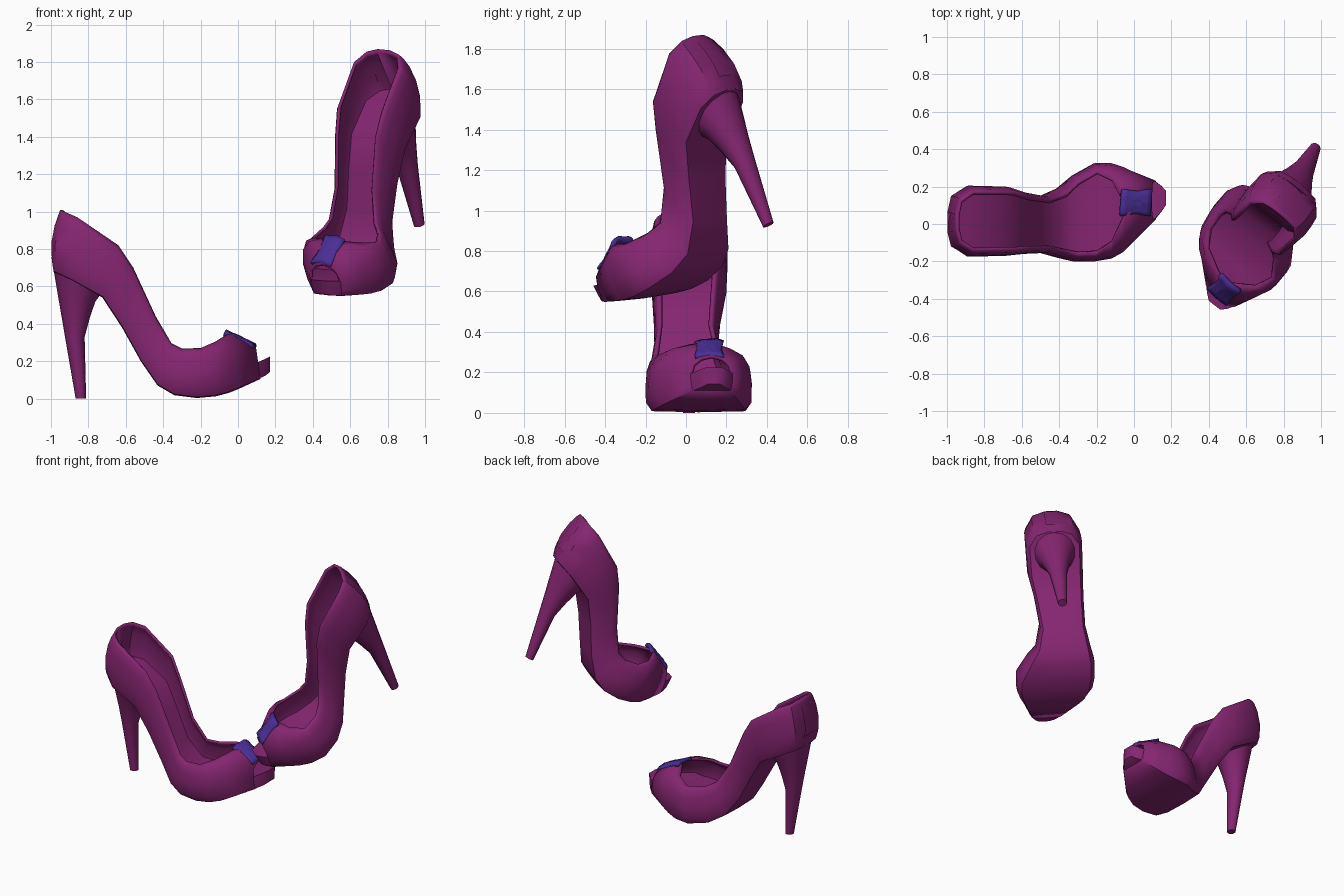
import bpy, bmesh, math, random
from mathutils import Vector, Matrix

if "Cube" in bpy.data.objects:
    bpy.data.objects.remove(bpy.data.objects["Cube"])

random.seed(4)

def material(name, rgb):
    m = bpy.data.materials.new(name)
    m.diffuse_color = (*rgb, 1)
    m.use_nodes = True
    m.node_tree.nodes["Principled BSDF"].inputs["Base Color"].default_value = m.diffuse_color
    return m

PLUM = material("plum leather", (0.235, 0.019, 0.165))
VIOLET = material("violet ribbon", (0.07, 0.028, 0.31))

# Stations heel to toe: bottom x, z | rim x, z | outer y min, max
ST = [
    (-0.985, 0.675, -0.95, 1.01, -0.04, 0.06),
    (-0.965, 0.665, -0.93, 1.0, -0.12, 0.15),
    (-0.9, 0.635, -0.86, 0.97, -0.175, 0.205),
    (-0.725, 0.54, -0.64, 0.82, -0.17, 0.2),
    (-0.62, 0.38, -0.56, 0.7, -0.16, 0.17),
    (-0.52, 0.2, -0.44, 0.44, -0.155, 0.15),
    (-0.43, 0.07, -0.355, 0.295, -0.18, 0.19),
    (-0.34, 0.018, -0.3, 0.268, -0.2, 0.26),
    (-0.22, 0.003, -0.2, 0.27, -0.2, 0.325),
    (-0.12, 0.012, -0.12, 0.305, -0.185, 0.325),
    (-0.05, 0.03, -0.065, 0.34, -0.15, 0.305),
    (0.0, 0.05, -0.035, 0.35, -0.105, 0.285),
    (0.12, 0.105, 0.095, 0.285, 0.02, 0.235),
    (0.15, 0.125, 0.145, 0.212, 0.065, 0.205),
    (0.17, 0.142, 0.17, 0.225, 0.1, 0.178),
]
TIP = 13  # from here on only the sole continues
# Half cross-section from rim to bottom: blend from rim to outer width, height
SIDE = [(0, 1), (0.5, 0.93), (0.86, 0.75), (1, 0.47), (0.97, 0.18)]

def finish(name, bm, mat, angle=45):
    me = bpy.data.meshes.new(name)
    bm.to_mesh(me)
    bm.free()
    me.materials.append(mat)
    ob = bpy.data.objects.new(name, me)
    bpy.context.collection.objects.link(ob)
    bpy.ops.object.select_all(action='DESELECT')
    ob.select_set(True)
    bpy.context.view_layer.objects.active = ob
    bpy.ops.object.shade_smooth_by_angle(angle=math.radians(angle))
    return ob

def loft(rings, closed):
    bm = bmesh.new()
    vs = [[bm.verts.new(p) for p in r] for r in rings]
    n = len(rings[0])
    for a, b in zip(vs, vs[1:]):
        for j in range(n if closed else n - 1):
            k = (j + 1) % n
            bm.faces.new((a[j], b[j], b[k], a[k]))
    bm.faces.new(vs[0])
    if closed:
        bm.faces.new(vs[-1][::-1])
        bmesh.ops.recalc_face_normals(bm, faces=bm.faces)
    bmesh.ops.remove_doubles(bm, verts=bm.verts, dist=0.0005)
    return bm

def at(i, y, t):
    xb, zb, xt, zt = ST[i][:4]
    bulge = 0.03 * math.sin(math.pi * t) if i < 2 else 0
    return Vector((xb + (xt - xb) * t - bulge, y, zb + (zt - zb) * t))

def upper_ring(i):
    lo, hi = ST[i][4:]
    mid = (lo + hi) / 2
    # rim is inset from the side and closes in an arc over the toes
    u = min(1, max(0, (ST[i][2] + 0.22) / 0.162))
    g = 0.82 * math.sqrt(1 - u * u)
    def side(e):
        rim = mid + (e - mid) * g
        return [at(i, rim + (e - rim) * b, t) for b, t in SIDE] + [at(i, mid + (e - mid) * 0.88, 0.02)]
    return side(hi) + [at(i, mid, 0)] + side(lo)[::-1]

def sole_ring(i):
    lo, hi = ST[i][4:]
    mid, half = (lo + hi) / 2, (hi - lo) / 2
    f = 0.25 + 0.13 * min(1, max(0, (i - 2) / 5)) + 0.06 * max(0, i - 10)
    k, base = 0.96, 0.03
    if i >= TIP:
        f, k, base = 1, 1, 0
    prof = [(k, f), (k * 0.97, f * 0.4), (0.86, base), (0, base)]
    left = [at(i, mid + half * w, t) for w, t in prof]
    right = [at(i, mid - half * w, t) for w, t in prof[2::-1]]
    return left + right + [at(i, mid, f)]

# Heel: x back, x front, z back, z front, half width
HEEL = [(-0.868, -0.812, 0.0, 0.0, 0.03), (-0.925, -0.82, 0.33, 0.33, 0.06),
        (-0.947, -0.79, 0.46, 0.44, 0.085), (-0.966, -0.762, 0.57, 0.52, 0.112),
        (-0.985, -0.725, 0.685, 0.57, 0.14)]

def heel_ring(xb, xf, zb, zf, w, n=14):
    ring = []
    for k in range(n):
        a = math.tau * k / n
        u = (1 + math.cos(a)) / 2
        ring.append((xb + (xf - xb) * u, 0.015 + w * math.sin(a), zb + (zf - zb) * u))
    return ring

def ribbon(nx=7, ny=9):
    bm = bmesh.new()
    grid = []
    for i in range(nx):
        u = i / (nx - 1)
        half = 0.058 + 0.012 * abs(2 * u - 1)
        row = []
        for j in range(ny):
            v = j / (ny - 1) * 2 - 1
            z = 0.36 - 0.075 * u - 0.014 * v * v + random.uniform(-0.004, 0.004)
            row.append(bm.verts.new((-0.07 + 0.16 * u + 0.005 * v, 0.115 + half * v, z)))
        grid.append(row)
    for a, b in zip(grid, grid[1:]):
        for j in range(ny - 1):
            bm.faces.new((a[j], b[j], b[j + 1], a[j + 1]))
    return bm

def thicken(ob, thickness, offset):
    m = ob.modifiers.new("thickness", 'SOLIDIFY')
    m.thickness, m.offset = thickness, offset

def build_shoe(prefix, matrix):
    # leather upper, open at the top and at the toe
    upper = finish(prefix + "_upper", loft([upper_ring(i) for i in range(TIP)], False), PLUM)
    thicken(upper, 0.018, -1)
    # platform sole with footbed, reaching out to the toe lip
    sole = finish(prefix + "_platform_sole", loft([sole_ring(i) for i in range(len(ST))], True), PLUM)
    # tapered heel
    heel = finish(prefix + "_heel", loft([heel_ring(*h) for h in HEEL], True), PLUM)
    # crumpled ribbon over the toe
    bow = finish(prefix + "_ribbon", ribbon(), VIOLET, 15)
    thicken(bow, 0.022, 0)
    for ob in (upper, sole, heel, bow):
        ob.matrix_world = matrix

def frame(tip, toe, top):
    # axes from heel tip, toe tip and top of the back
    tip, toe, top = Vector(tip), Vector(toe), Vector(top)
    z = (top - tip).normalized()
    y = z.cross(toe - tip).normalized()
    x = y.cross(z)
    return Matrix.Translation(tip) @ Matrix((x, y, z)).transposed().to_4x4()

# One shoe stands on its heel, the same shoe again is raised and turned
standing = frame((-0.84, 0.01, 0.0), (0.17, 0.14, 0.2), (-0.95, 0.01, 1.01))
tilted = frame((0.965, 0.41, 0.93), (0.44, -0.42, 0.61), (0.78, 0.06, 1.865))
build_shoe("standing_shoe", Matrix.Identity(4))
build_shoe("tilted_shoe", tilted @ standing.inverted())
